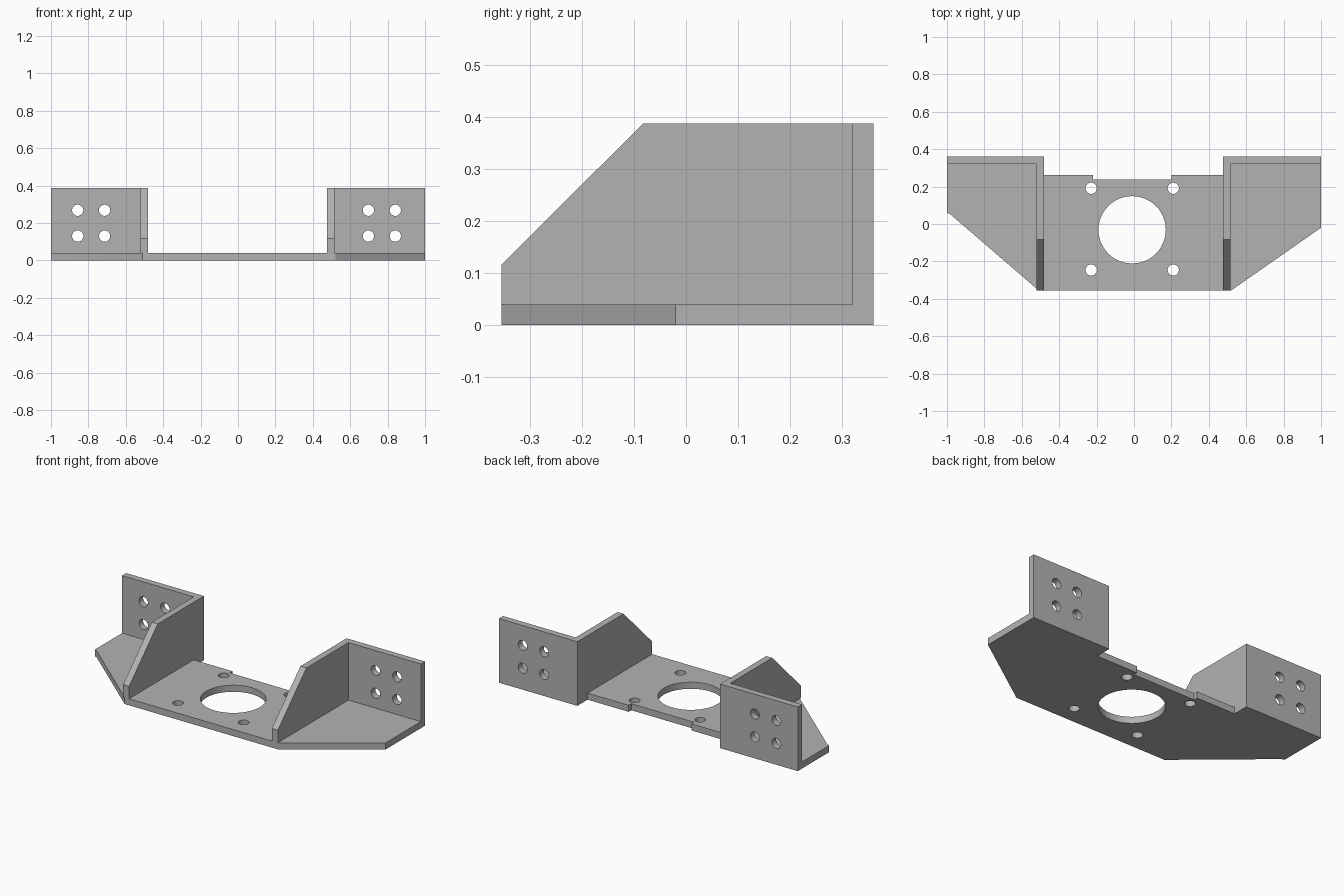
import bpy
import bmesh
import math
from mathutils import Vector

cube = bpy.data.objects.get("Cube")
if cube:
    bpy.data.objects.remove(cube, do_unlink=True)

grey = bpy.data.materials.new("plain grey")
grey.use_nodes = True
GREY = (0.45, 0.45, 0.45, 1)
grey.diffuse_color = GREY
grey.node_tree.nodes["Principled BSDF"].inputs["Base Color"].default_value = GREY

PLATE = 0.04    # sheet thickness
TOP = 0.388     # flange height
BACK = 0.36     # rear face of the flanges


def prism(name, points, depth):
    """Extrude a closed outline of 3D points along the depth vector."""
    bm = bmesh.new()
    face = bm.faces.new([bm.verts.new(p) for p in points])
    ext = bmesh.ops.extrude_face_region(bm, geom=[face])
    moved = [v for v in ext["geom"] if isinstance(v, bmesh.types.BMVert)]
    bmesh.ops.translate(bm, verts=moved, vec=Vector(depth))
    bmesh.ops.recalc_face_normals(bm, faces=bm.faces)
    mesh = bpy.data.meshes.new(name)
    bm.to_mesh(mesh)
    bm.free()
    mesh.materials.append(grey)
    obj = bpy.data.objects.new(name, mesh)
    bpy.context.collection.objects.link(obj)
    return obj


def drill(obj, centre, radius, axis):
    """Cut a round hole through the part along z or y."""
    turn = (math.pi / 2, 0, 0) if axis == "y" else (0, 0, 0)
    bpy.ops.mesh.primitive_cylinder_add(vertices=48, radius=radius, depth=0.2,
                                        location=centre, rotation=turn)
    cutter = bpy.context.object
    cutter.name = "hole_cutter"
    cutter.data.materials.append(grey)
    mod = obj.modifiers.new("hole", "BOOLEAN")
    mod.operation = "DIFFERENCE"
    mod.solver = "EXACT"
    mod.object = cutter
    bpy.context.view_layer.objects.active = obj
    bpy.ops.object.modifier_apply(modifier=mod.name)
    bpy.data.objects.remove(cutter, do_unlink=True)


def smooth_holes(obj):
    bpy.ops.object.select_all(action="DESELECT")
    obj.select_set(True)
    bpy.context.view_layer.objects.active = obj
    bpy.ops.object.shade_smooth_by_angle(angle=math.radians(30))


# Base plate with slanted wings and a notched rear edge
rear = BACK - PLATE
outline = [(-1, rear), (-1, 0.06), (-0.98, 0.05), (-0.51, -BACK + 0.005),
           (0.52, -BACK + 0.005), (1, -0.02), (1, rear), (0.475, rear),
           (0.475, 0.262), (0.2, 0.262), (0.2, 0.237), (-0.22, 0.237),
           (-0.22, 0.262), (-0.48, 0.262), (-0.48, rear)]
base = prism("base_plate", [(x, y, 0) for x, y in outline], (0, 0, PLATE))
drill(base, (-0.01, -0.031, 0), 0.18, "z")
for x in (-0.229, 0.21):
    for y in (-0.246, 0.191):
        drill(base, (x, y, 0), 0.03, "z")
smooth_holes(base)

# Upright flange and chamfered gusset on each side
for side, outer, inner, rib, holes in (
        ("right", -1, -0.48, -0.52, (-0.857, -0.713)),
        ("left", 1, 0.475, 0.515, (0.697, 0.841))):
    flange = prism(side + "_flange",
                   [(outer, rear, 0), (inner, rear, 0), (inner, rear, TOP), (outer, rear, TOP)],
                   (0, PLATE, 0))
    for x in holes:
        for z in (0.13, 0.268):
            drill(flange, (x, rear, z), 0.03, "y")
    smooth_holes(flange)
    profile = [(-0.355, PLATE), (-0.355, 0.116), (-0.082, TOP), (rear, TOP), (rear, PLATE)]
    prism(side + "_gusset", [(inner, y, z) for y, z in profile], (rib - inner, 0, 0))
